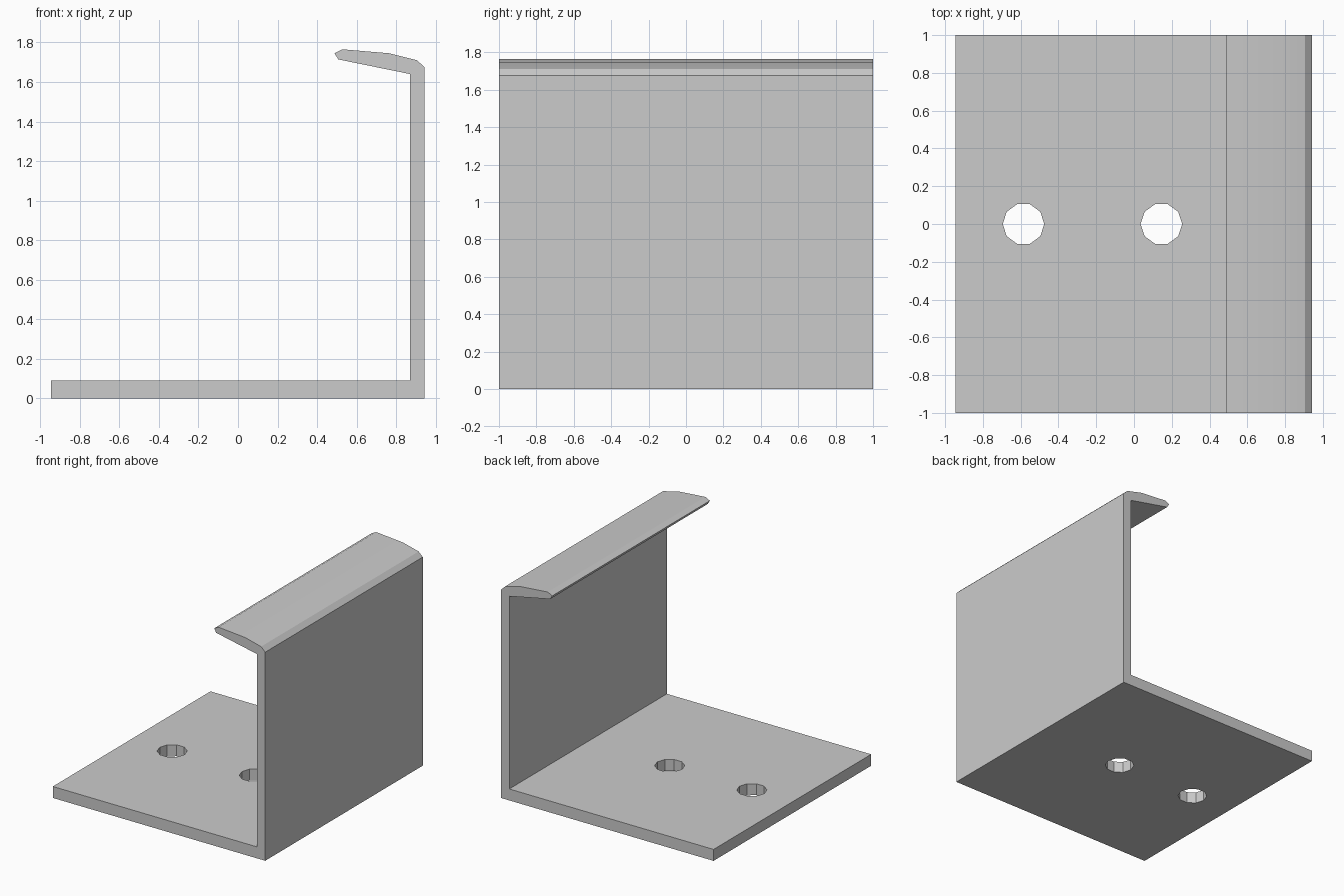
import bpy, bmesh, math

old = bpy.data.objects.get("Cube")
if old:
    bpy.data.objects.remove(old, do_unlink=True)

# Single grey material
grey = bpy.data.materials.new("light grey")
grey.use_nodes = True
colour = (0.6, 0.6, 0.6, 1)
grey.diffuse_color = colour
grey.node_tree.nodes["Principled BSDF"].inputs["Base Color"].default_value = colour


def add_object(name, bm):
    bmesh.ops.recalc_face_normals(bm, faces=bm.faces)
    mesh = bpy.data.meshes.new(name)
    bm.to_mesh(mesh)
    bm.free()
    mesh.materials.append(grey)
    obj = bpy.data.objects.new(name, mesh)
    bpy.context.collection.objects.link(obj)
    return obj


# Bracket cross-section (x, z): base plate, upright wall and curved lip
profile = [(-0.945, 0), (0.942, 0), (0.942, 1.675), (0.905, 1.71), (0.765, 1.745),
           (0.528, 1.765), (0.488, 1.745), (0.507, 1.714), (0.87, 1.64),
           (0.87, 0.092), (-0.945, 0.092)]
bm = bmesh.new()
section = bm.faces.new([bm.verts.new((x, -1, z)) for x, z in profile])
end = bmesh.ops.extrude_face_region(bm, geom=[section], use_keep_orig=True)["geom"]
bmesh.ops.translate(bm, vec=(0, 2, 0),
                    verts=[v for v in end if isinstance(v, bmesh.types.BMVert)])
bracket = add_object("angle_bracket", bm)

# Soften only the gentle bends of the lip
bpy.context.view_layer.objects.active = bracket
bracket.select_set(True)
bpy.ops.object.shade_smooth_by_angle(angle=math.radians(20))

# Ten-sided screw holes through the base plate
for name, x in (("outer_hole_cutter", -0.585), ("inner_hole_cutter", 0.145)):
    bm = bmesh.new()
    bmesh.ops.create_cone(bm, cap_ends=True, segments=10,
                          radius1=0.11, radius2=0.11, depth=0.4)
    # Put a corner of the hole on the x axis
    turn = min((math.atan2(v.co.y, v.co.x) for v in bm.verts), key=abs)
    for v in bm.verts:
        a = math.atan2(v.co.y, v.co.x) - turn
        v.co.x, v.co.y = 0.11 * math.cos(a), 0.11 * math.sin(a)
    cutter = add_object(name, bm)
    cutter.location = (x, 0, 0.05)
    cutter.hide_render = True
    cutter.hide_set(True)
    cutter.display_type = 'WIRE'
    cut = bracket.modifiers.new(name, 'BOOLEAN')
    cut.operation = 'DIFFERENCE'
    cut.solver = 'EXACT'
    cut.object = cutter
